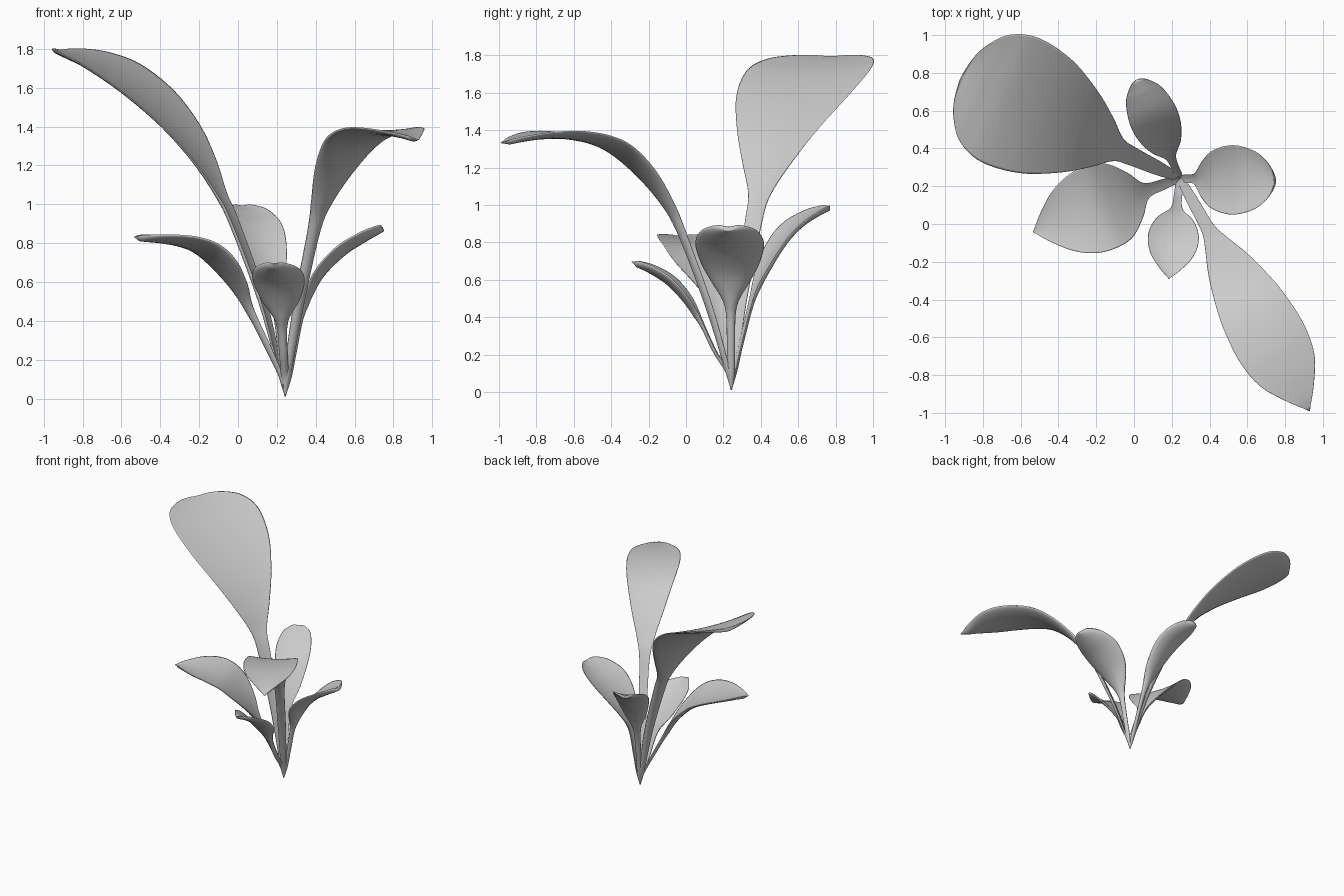
import bpy, bmesh, math
from mathutils import Vector

cube = bpy.data.objects.get("Cube")
if cube:
    bpy.data.objects.remove(cube)

leaf_grey = bpy.data.materials.new("leaf_grey")
leaf_grey.use_nodes = True
colour = (0.6, 0.6, 0.6, 1)
leaf_grey.diffuse_color = colour
leaf_grey.node_tree.nodes["Principled BSDF"].inputs["Base Color"].default_value = colour

ROOT = Vector((0.243, 0.242, 0.012))
STEPS = 5     # stations between neighbouring profile points
ACROSS = 12   # faces across a leaf


def smooth_path(points):
    """Catmull-Rom path through (reach, height, half width) points."""
    p = [Vector(q) for q in points]
    p = [2 * p[0] - p[1]] + p + [2 * p[-1] - p[-2]]
    path = []
    for a, b, c, d in zip(p, p[1:], p[2:], p[3:]):
        for i in range(STEPS):
            t = i / STEPS
            path.append(0.5 * (2 * b + (c - a) * t + (2 * a - 5 * b + 4 * c - d) * t ** 2
                               + (3 * b - a - 3 * c + d) * t ** 3))
    path.append(p[-2])
    return path


def make_leaf(name, tip, points, cup):
    """Sweep a cupped section with a rounded belly from the root to the tip."""
    out = Vector((tip[0] - ROOT.x, tip[1] - ROOT.y, 0)).normalized()
    side = Vector((-out.y, out.x, 0))
    path = smooth_path([(0, 0, 0.004), (0.023, 0.1, 0.02)] + points)
    bm = bmesh.new()
    rings = []
    for i, (reach, height, half) in enumerate(path):
        before, after = path[max(i - 1, 0)], path[min(i + 1, len(path) - 1)]
        tangent = (out * (after.x - before.x) + Vector((0, 0, after.y - before.y))).normalized()
        normal = tangent.cross(side).normalized()
        half = max(half, 0.003)
        thick = min(0.028, half * 0.7)
        centre = ROOT + out * reach + Vector((0, 0, height)) + normal * thick * 0.25
        us = [-math.cos(math.pi * k / ACROSS) for k in range(ACROSS + 1)]
        top = [centre + side * half * u + normal * cup * half * u * u for u in us]
        under = [v - normal * thick * math.sqrt(max(1 - u * u, 0))
                 for v, u in zip(top, us)][1:-1]
        rings.append([bm.verts.new(v) for v in top + under[::-1]])
    for a, b in zip(rings, rings[1:]):
        for k in range(len(a)):
            n = (k + 1) % len(a)
            bm.faces.new((a[k], a[n], b[n], b[k]))
    bm.faces.new(rings[0])
    bm.faces.new(rings[-1])
    bmesh.ops.recalc_face_normals(bm, faces=bm.faces)
    mesh = bpy.data.meshes.new(name)
    bm.to_mesh(mesh)
    bm.free()
    mesh.materials.append(leaf_grey)
    obj = bpy.data.objects.new(name, mesh)
    bpy.context.collection.objects.link(obj)
    bpy.ops.object.select_all(action="DESELECT")
    obj.select_set(True)
    bpy.context.view_layer.objects.active = obj
    bpy.ops.object.shade_smooth()


# Each profile lists reach from the root, height and half width
make_leaf("tall_back_leaf", (-0.92, 0.778), [
    (0.13, 0.49, 0.037), (0.29, 0.89, 0.05), (0.37, 1.04, 0.066), (0.47, 1.205, 0.145),
    (0.61, 1.38, 0.24), (0.8, 1.55, 0.33), (1.0, 1.68, 0.362), (1.14, 1.74, 0.317),
    (1.22, 1.765, 0.225), (1.263, 1.775, 0.12), (1.274, 1.778, 0)], 0.07)
make_leaf("long_front_leaf", (0.93, -0.99), [
    (0.14, 0.45, 0.03), (0.31, 0.85, 0.037), (0.4, 1.0, 0.065), (0.53, 1.15, 0.117),
    (0.68, 1.27, 0.16), (0.82, 1.33, 0.187), (1.0, 1.36, 0.197), (1.16, 1.36, 0.168),
    (1.29, 1.345, 0.092), (1.41, 1.32, 0)], 0.08)
make_leaf("right_leaf", (-0.54, -0.045), [
    (0.1, 0.26, 0.028), (0.2, 0.45, 0.043), (0.27, 0.565, 0.125), (0.36, 0.67, 0.205),
    (0.45, 0.745, 0.23), (0.55, 0.785, 0.222), (0.66, 0.805, 0.17), (0.76, 0.815, 0.08),
    (0.828, 0.82, 0)], 0.12)
make_leaf("small_front_leaf", (0.185, -0.29), [
    (0.09, 0.21, 0.022), (0.17, 0.375, 0.032), (0.24, 0.48, 0.1), (0.33, 0.575, 0.135),
    (0.42, 0.635, 0.115), (0.49, 0.67, 0.055), (0.535, 0.685, 0)], 0.18)
make_leaf("left_leaf", (0.745, 0.227), [
    (0.05, 0.24, 0.022), (0.09, 0.44, 0.032), (0.14, 0.56, 0.1), (0.2, 0.65, 0.155),
    (0.3, 0.745, 0.184), (0.4, 0.81, 0.16), (0.46, 0.845, 0.115), (0.494, 0.865, 0.06),
    (0.502, 0.87, 0)], 0.18)
make_leaf("back_leaf", (0.015, 0.77), [
    (0.06, 0.25, 0.02), (0.13, 0.5, 0.03), (0.2, 0.65, 0.085), (0.29, 0.79, 0.122),
    (0.38, 0.88, 0.13), (0.48, 0.94, 0.108), (0.53, 0.963, 0.075), (0.56, 0.976, 0.04),
    (0.57, 0.98, 0)], 0.14)
